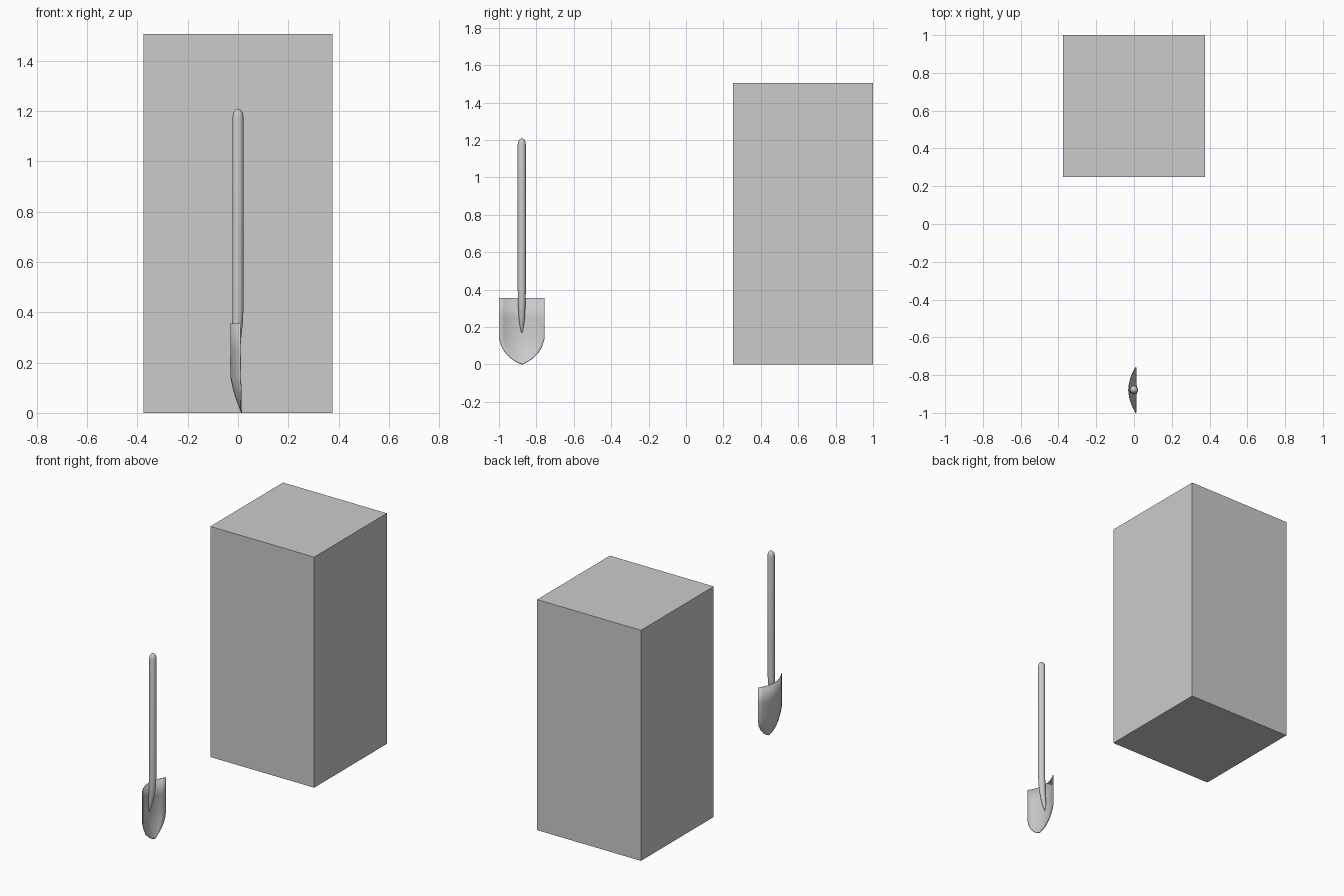
import bpy, bmesh, math

if "Cube" in bpy.data.objects:
    bpy.data.objects.remove(bpy.data.objects["Cube"])

CY = -0.878  # shovel centre line in y


def finish(name, bm, angle=40):
    bmesh.ops.recalc_face_normals(bm, faces=bm.faces)
    me = bpy.data.meshes.new(name)
    bm.to_mesh(me)
    bm.free()
    ob = bpy.data.objects.new(name, me)
    bpy.context.collection.objects.link(ob)
    bpy.ops.object.select_all(action='DESELECT')
    ob.select_set(True)
    bpy.context.view_layer.objects.active = ob
    if angle:
        bpy.ops.object.shade_smooth_by_angle(angle=math.radians(angle))
    return ob


def bridge(bm, rows, closed):
    for a, b in zip(rows, rows[1:]):
        n = len(a)
        for i in range(n if closed else n - 1):
            j = (i + 1) % n
            bm.faces.new((a[i], a[j], b[j], b[i]))


# plain block
bm = bmesh.new()
bmesh.ops.create_cube(bm, size=1)
bmesh.ops.scale(bm, vec=(0.75, 0.75, 1.505), verts=bm.verts)
bmesh.ops.translate(bm, vec=(0, 0.625, 0.7525), verts=bm.verts)
finish("block", bm, 0)

# shovel handle: (z, radius, x centre), domed top, tapered into the blade
bm = bmesh.new()
profile = [(0.17, 0.003, -0.027), (0.20, 0.010, -0.022), (0.25, 0.016, -0.013),
           (0.30, 0.019, -0.006), (0.36, 0.021, -0.002), (0.42, 0.022, 0),
           (1.175, 0.022, 0), (1.192, 0.019, 0), (1.203, 0.012, 0), (1.208, 0.004, 0)]
N = 16
rows = [[bm.verts.new((cx + r * math.cos(2 * math.pi * i / N),
                       CY + r * math.sin(2 * math.pi * i / N), z)) for i in range(N)]
        for z, r, cx in profile]
bridge(bm, rows, True)
bm.faces.new(rows[0])
bm.faces.new(rows[-1])
finish("shovel_handle", bm)

# shovel blade: (z, half width, x of centre line), dished toward +x
bm = bmesh.new()
outline = [(0.355, 0.121, -0.028), (0.25, 0.121, -0.028), (0.14, 0.121, -0.028),
           (0.095, 0.108, -0.018), (0.06, 0.087, -0.008), (0.03, 0.056, 0.003),
           (0.012, 0.028, 0.010), (0.001, 0.004, 0.015)]
rows = []
for z, w, cx in outline:
    rows.append([bm.verts.new((cx + 0.038 * (t * w / 0.121) ** 2, CY + t * w, z))
                 for t in (i / 5 for i in range(-5, 6))])
bridge(bm, rows, False)
blade = finish("shovel_blade", bm)
mod = blade.modifiers.new("thickness", 'SOLIDIFY')
mod.thickness = 0.004
mod.offset = 0
